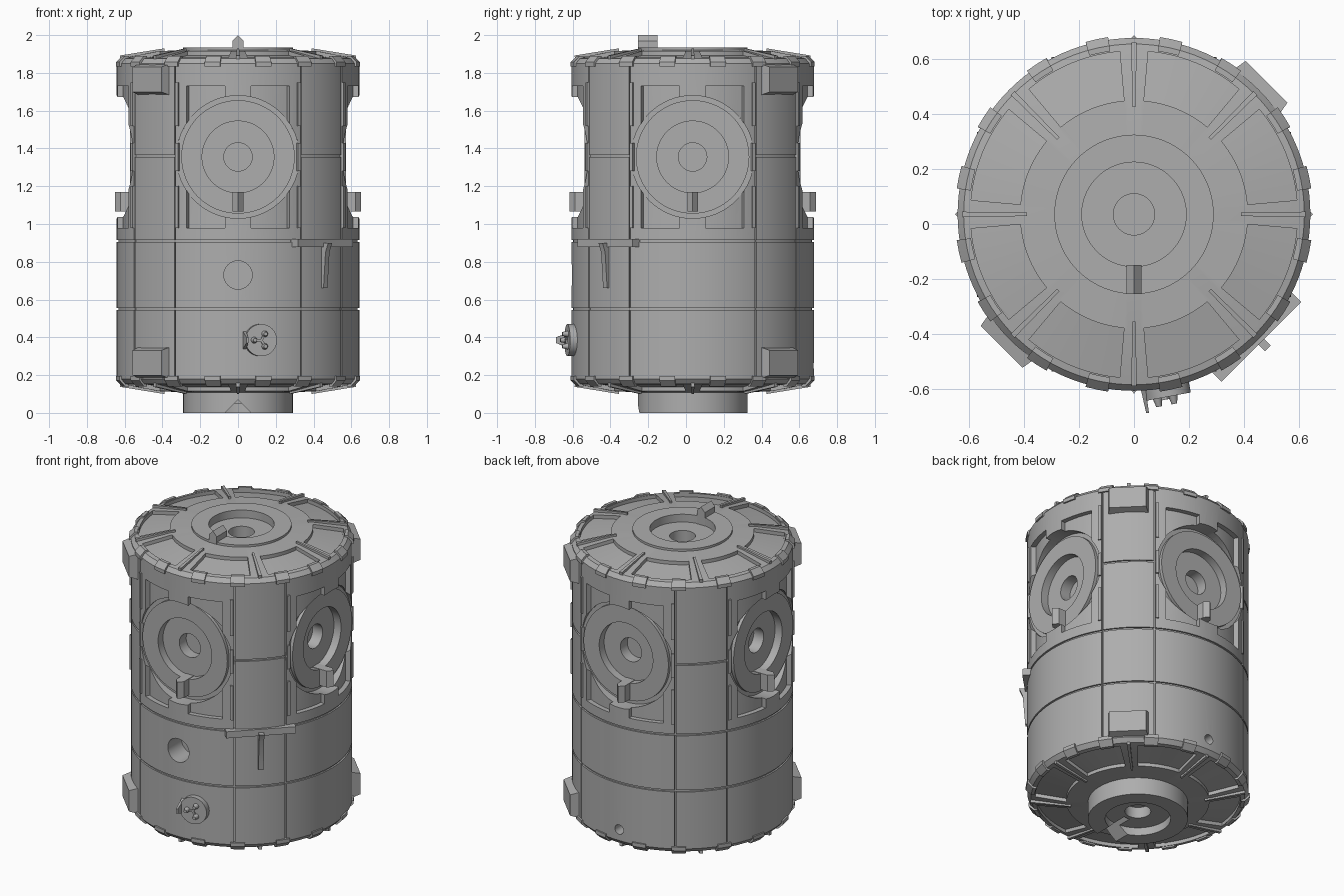
import bpy, bmesh
from math import radians, sin, cos, pi
from mathutils import Matrix, Vector

default = bpy.data.objects.get("Cube")
if default:
    bpy.data.objects.remove(default, do_unlink=True)

grey = bpy.data.materials.new("hull grey")
grey.use_nodes = True
grey.diffuse_color = (0.42, 0.42, 0.42, 1)
grey.node_tree.nodes["Principled BSDF"].inputs["Base Color"].default_value = (0.42, 0.42, 0.42, 1)

MID = 1.015                              # mid height of the hull
AXIS = Matrix.Translation((0, 0.035, 0))  # hull axis


def finish(bm, name, matrix=Matrix()):
    bmesh.ops.remove_doubles(bm, verts=bm.verts, dist=1e-5)
    bmesh.ops.recalc_face_normals(bm, faces=bm.faces)
    bm.transform(AXIS @ matrix)
    mesh = bpy.data.meshes.new(name)
    bm.to_mesh(mesh)
    bm.free()
    mesh.materials.append(grey)
    obj = bpy.data.objects.new(name, mesh)
    bpy.context.collection.objects.link(obj)
    return obj


def add_sweep(bm, section, a0, a1, steps):
    """Sweep an (r, z) section about the axis; a full turn makes a lathe."""
    full = abs(a1 - a0) >= 360
    rings = []
    for i in range(steps if full else steps + 1):
        a = radians(a0 + (a1 - a0) * i / steps)
        rings.append([bm.verts.new((r * cos(a), r * sin(a), z)) for r, z in section])
    n = len(section)
    for i in range(steps):
        p, q = rings[i], rings[(i + 1) % len(rings)]
        for j in range(n - 1 if full else n):
            k = (j + 1) % n
            bm.faces.new((p[j], q[j], q[k], p[k]))
    if not full:
        bm.faces.new(rings[0])
        bm.faces.new(rings[-1][::-1])


def lathe(name, section, matrix=Matrix(), steps=96):
    bm = bmesh.new()
    add_sweep(bm, section, 0, 360, steps)
    return finish(bm, name, matrix)


def sweeps(name, items):
    bm = bmesh.new()
    for section, a0, a1 in items:
        add_sweep(bm, section, a0, a1, max(1, round((a1 - a0) / 3)))
    return finish(bm, name)


def prism(name, outline, y0, y1, matrix=Matrix()):
    """Extrude an (x, z) outline along local y."""
    bm = bmesh.new()
    face = bm.faces.new([bm.verts.new((x, y0, z)) for x, z in outline])
    out = bmesh.ops.extrude_face_region(bm, geom=[face])["geom"]
    moved = [v for v in out if isinstance(v, bmesh.types.BMVert)]
    bmesh.ops.translate(bm, verts=moved, vec=(0, y1 - y0, 0))
    return finish(bm, name, matrix)


def rod(name, r0, r1, h0, h1, matrix, x=0, y=0, segments=48):
    bm = bmesh.new()
    bmesh.ops.create_cone(bm, cap_ends=True, segments=segments, radius1=r0, radius2=r1, depth=h1 - h0,
                          matrix=Matrix.Translation((x, y, (h0 + h1) / 2)))
    return finish(bm, name, matrix)


def block(name, size, centre, matrix, taper=(1, 1)):
    bm = bmesh.new()
    bmesh.ops.create_cube(bm, size=1)
    for v in bm.verts:
        if v.co.z > 0:
            v.co.x *= taper[0]
            v.co.y *= taper[1]
        v.co = Vector(a * b + c for a, b, c in zip(v.co, size, centre))
    return finish(bm, name, matrix)


def outward(angle, z, r=0):
    """Local z points away from the axis, local y up."""
    a = radians(angle)
    out, up = Vector((cos(a), sin(a), 0)), Vector((0, 0, 1))
    m = Matrix((up.cross(out), up, out)).transposed().to_4x4()
    m.translation = out * r + up * z
    return m


def cut(obj, cutter):
    cutter.hide_render = True
    mod = obj.modifiers.new("cut", 'BOOLEAN')
    mod.operation, mod.solver, mod.object = 'DIFFERENCE', 'EXACT', cutter
    bpy.context.view_layer.objects.active = obj
    bpy.ops.object.modifier_apply(modifier=mod.name)
    bpy.data.objects.remove(cutter, do_unlink=True)


def rect(r0, r1, z0, z1):
    return [(r0, z0), (r1, z0), (r1, z1), (r0, z1)]


def flip(section):
    return [(r, 2 * MID - z) for r, z in section]


def both(section):
    return section, flip(section)


R = 0.642
QUARTERS = (0, 90, 180, 270)
SEAMS = [q + s * 31.3 for q in QUARTERS for s in (-1, 1)]

# Hull with domed ends, wells for the end ports and ring grooves
cap = [(0, 1.75), (0.25, 1.75), (0.25, 1.923), (0.42, 1.915), (0.62, 1.876), (R, 1.85)]
grooves = []
for z in (1.36, 0.91, 0.55):
    grooves += [(R, z + 0.006), (R - 0.01, z + 0.006), (R - 0.01, z - 0.006), (R, z - 0.006)]
hull = lathe("hull", cap + grooves + flip(cap)[::-1], steps=120)

# Vertical seams, sunken wall panels and sunken cap panels
cut(hull, sweeps("seam_cutter", [(rect(R - 0.012, 0.7, 0.16, 1.87), a - 0.4, a + 0.4) for a in SEAMS]))
cut(hull, sweeps("wall_panel_cutter", [(rect(0.612, 0.7, 0.98, 1.73), q + a, q + a + 19)
                                       for q in QUARTERS for a in (-25.2, 6.2)]))
sector = [(0.415, 1.893), (0.595, 1.858), (0.595, 1.98), (0.415, 1.98)]
cut(hull, sweeps("cap_panel_cutter", [(s, a + 5, a + 40) for a in range(0, 360, 45) for s in both(sector)]))

# Round openings in the wall
for q in QUARTERS:
    cut(hull, rod("port_cutter", 0.325, 0.325, 0.4, 0.8, outward(q, 1.355), segments=64))
cut(hull, rod("front_hole_cutter", 0.075, 0.075, 0.5, 0.8, outward(270, 0.73)))
cut(hull, rod("back_hole_cutter", 0.03, 0.03, 0.55, 0.8, outward(90, 0.25)))

# Docking ports: stepped rings with a pointed key
bore = [(0, -0.12), (0.075, -0.12), (0.075, -0.05), (0.19, -0.05), (0.19, 0)]
end_ring = bore + [(0.29, 0), (0.29, -0.16), (0, -0.16)]
side_ring = bore + [(0.30, 0), (0.30, -0.02), (0.325, -0.02), (0.325, -0.16), (0, -0.16)]


def key(name, height, matrix):
    w, shoulder = 0.028, height - 0.03
    prism(name, [(-w, -0.06), (w, -0.06), (w, shoulder), (0, height), (-w, shoulder)], -0.29, -0.185, matrix)


for side, q in zip(("left", "back", "right", "front"), QUARTERS):
    m = outward(q, 1.355, 0.572)
    lathe(side + "_port", side_ring, m)
    key(side + "_port_key", 0.08, m)
top = Matrix.Translation((0, 0, 1.935))
lathe("top_port", end_ring, top)
key("top_port_key", 0.065, top)
under = Matrix.Diagonal((-1, 1, -1, 1))
bottom_port = lathe("bottom_port", end_ring, under)
cut(bottom_port, prism("notch_cutter", [(-0.08, 0.01), (0.08, 0.01), (0, -0.07)], -0.35, -0.1, under))

# Radial fins on both caps
fin = [(0.39, 1.88), (0.62, 1.85), (0.625, 1.892), (0.39, 1.93)]
sweeps("cap_fins", [(s, a - 0.9, a + 0.9) for a in range(0, 360, 45) for s in both(fin)])

# Rim clips and broken strips beside the seams
clip = [(0.60, 1.86), (0.63, 1.835), (0.652, 1.835), (0.652, 1.858), (0.62, 1.89), (0.60, 1.89)]
sweeps("rim_clips", [(s, q + a - 3.7, q + a + 3.7) for q in QUARTERS for a in (-12, 12, -33, 33) for s in both(clip)])
strips = []
for q in QUARTERS:
    for a in (-30.8, 29.2):
        strips += [(rect(0.62, 0.651, z0, z1), q + a, q + a + 1.6)
                   for z0, z1 in ((1.52, 1.75), (1.28, 1.43), (0.98, 1.2))]
sweeps("seam_strips", strips)

# Tapered corner brackets on two opposite corners
for side, a in (("back_left", 45), ("front_right", 225)):
    for level, z in (("upper", 1.765), ("lower", 2 * MID - 1.765)):
        block(f"{side}_{level}_bracket", (0.25, 0.19, 0.1), (0, 0, 0.632), outward(a, z), (0.86, 0.7))

# T-shaped handle
handle = outward(315, 0.9)
block("handle_bar", (0.41, 0.042, 0.075), (0, 0, 0.618), handle)
stem = outward(315, 0.9) @ Matrix.Rotation(pi / 2, 4, 'Z')
prism("handle_stem", [(0, 0.60), (0, 0.69), (-0.05, 0.67), (-0.24, 0.655), (-0.24, 0.60)], -0.015, 0.015, stem)

# Small round fitting with three pegs and a side blade
fitting = outward(-79.5, 0.385)
rod("fitting_drum", 0.085, 0.085, 0.58, 0.675, fitting)
for i in range(3):
    a = radians(60 + 120 * i)
    rod(f"fitting_peg_{i + 1}", 0.018, 0.01, 0.67, 0.705, fitting, 0.038 * cos(a), 0.038 * sin(a), 16)
    block(f"fitting_arm_{i + 1}", (0.04, 0.012, 0.012), (0.02, 0, 0.678), fitting @ Matrix.Rotation(a, 4, 'Z'))
block("fitting_blade", (0.02, 0.12, 0.12), (-0.083, 0, 0.66), fitting, (0.5, 0.25))

# Smooth shading with sharp creases
for obj in bpy.context.collection.objects:
    if obj.type == 'MESH' and obj.data.materials and obj.data.materials[0] == grey:
        bpy.ops.object.select_all(action='DESELECT')
        obj.select_set(True)
        bpy.context.view_layer.objects.active = obj
        bpy.ops.object.shade_smooth_by_angle(angle=radians(30))
